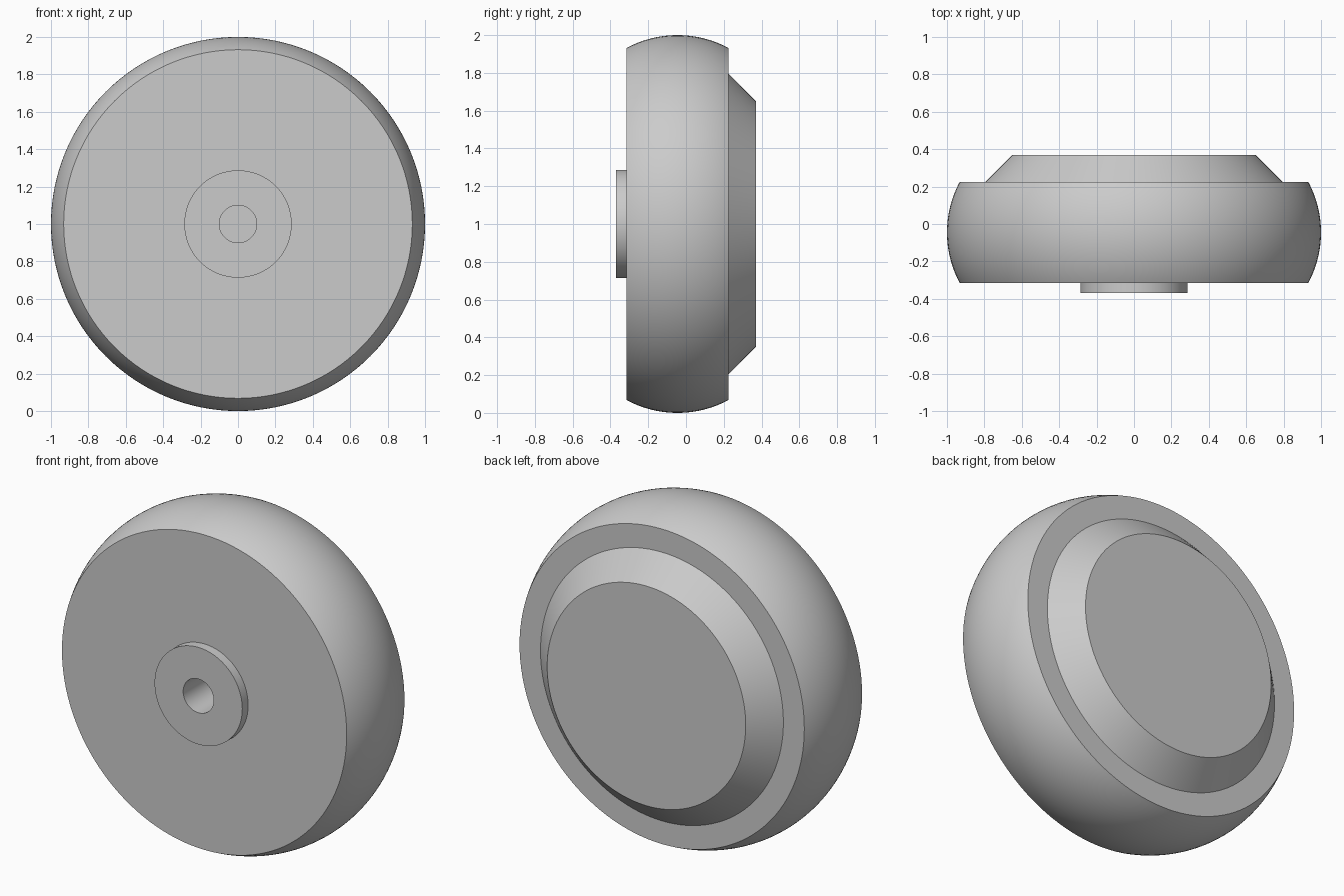
import bpy
import bmesh
import math
from mathutils import Vector

if "Cube" in bpy.data.objects:
    bpy.data.objects.remove(bpy.data.objects["Cube"], do_unlink=True)

SEGMENTS = 128
FRONT, BACK = -0.315, 0.225   # side planes of the tyre
CORE_RADIUS = 0.84            # where the core meets the tyre

grey = bpy.data.materials.new("plain grey")
grey.use_nodes = True
colour = (0.6, 0.6, 0.6, 1)
grey.diffuse_color = colour
grey.node_tree.nodes["Principled BSDF"].inputs["Base Color"].default_value = colour


def lathe(name, profile, closed=False):
    """Spin (radius, y) points around the axle, which runs along y."""
    bm = bmesh.new()
    verts = [bm.verts.new((r, y, 0)) for r, y in profile]
    edges = [bm.edges.new(pair) for pair in zip(verts, verts[1:])]
    if closed:
        edges.append(bm.edges.new((verts[-1], verts[0])))
    bmesh.ops.spin(bm, geom=verts + edges, cent=(0, 0, 0), axis=(0, 1, 0),
                   angle=math.tau, steps=SEGMENTS, use_duplicate=False)
    bmesh.ops.remove_doubles(bm, verts=bm.verts, dist=0.0005)
    bmesh.ops.recalc_face_normals(bm, faces=bm.faces)
    mesh = bpy.data.meshes.new(name)
    bm.to_mesh(mesh)
    bm.free()
    mesh.materials.append(grey)
    obj = bpy.data.objects.new(name, mesh)
    bpy.context.collection.objects.link(obj)
    obj.location = Vector((0, 0, 1))
    bpy.ops.object.select_all(action='DESELECT')
    obj.select_set(True)
    bpy.context.view_layer.objects.active = obj
    bpy.ops.object.shade_smooth_by_angle(angle=math.radians(20))
    return obj


# Tyre: flat sides with a rounded tread
half_width = (BACK - FRONT) / 2
middle = (BACK + FRONT) / 2
sag = 0.068
arc_radius = (half_width ** 2 + sag ** 2) / (2 * sag)
sweep = math.asin(half_width / arc_radius)
tread = []
for i in range(25):
    a = sweep * (i / 12 - 1)
    tread.append((1 - arc_radius + arc_radius * math.cos(a),
                  middle + arc_radius * math.sin(a)))
lathe("tyre", [(CORE_RADIUS, FRONT)] + tread + [(CORE_RADIUS, BACK)], closed=True)

# Core: blind axle bore, raised front boss and bevelled back plate
lathe("wheel_core", [
    (0, BACK), (0.1, BACK), (0.1, -0.37), (0.287, -0.37), (0.287, FRONT),
    (CORE_RADIUS, FRONT), (CORE_RADIUS, BACK),
    (0.795, BACK), (0.65, 0.37), (0, 0.37),
])
